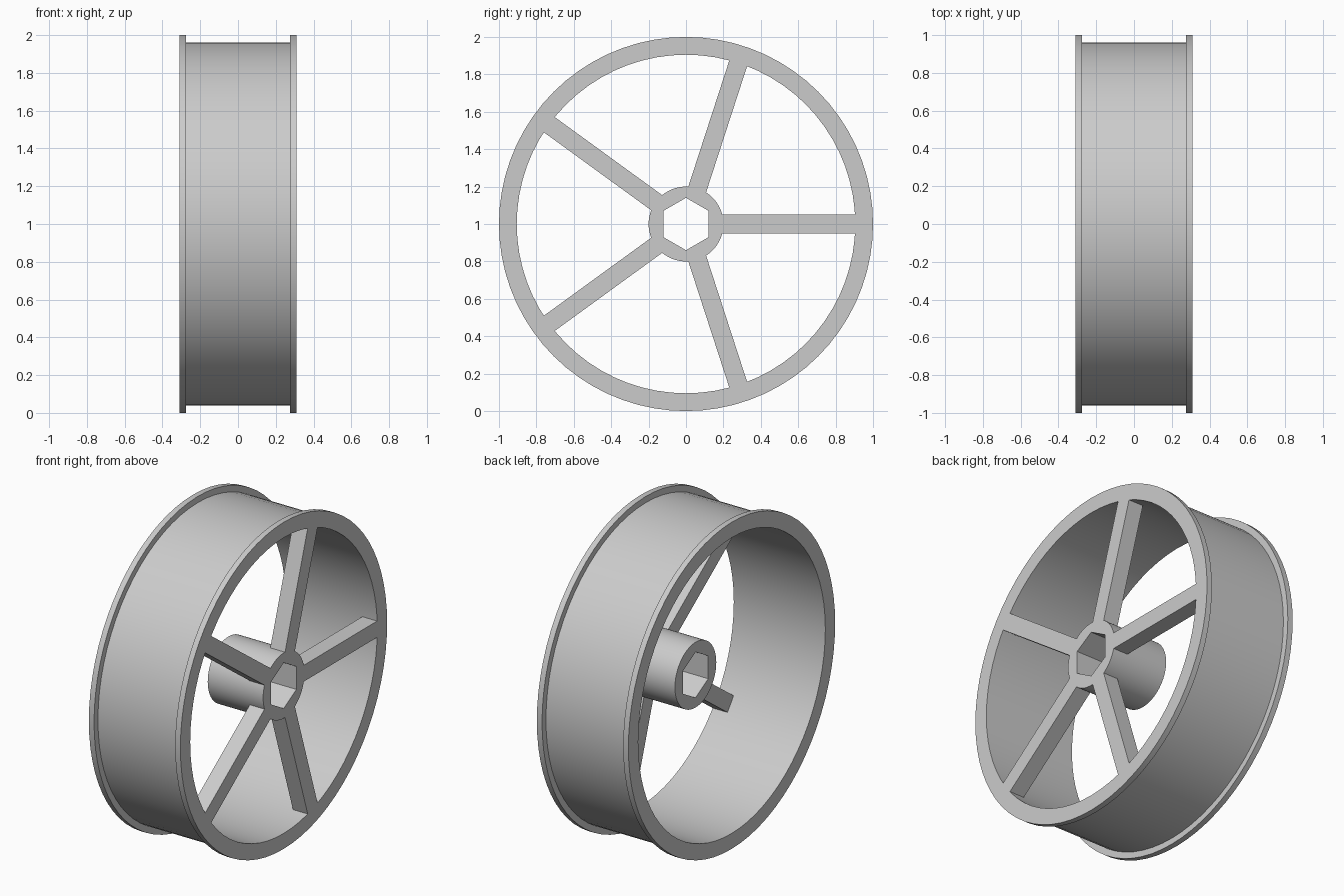
import bpy, bmesh
from math import cos, sin, pi, radians
from mathutils import Matrix, Vector

cube = bpy.data.objects.get("Cube")
if cube:
    bpy.data.objects.remove(cube, do_unlink=True)

HALF = 0.31       # half the wheel width
SEGMENTS = 72
CENTRE = Vector((0, 0, 1))

grey = bpy.data.materials.new("plain grey")
grey.use_nodes = True
grey.diffuse_color = (0.6, 0.6, 0.6, 1)
grey.node_tree.nodes["Principled BSDF"].inputs["Base Color"].default_value = (0.6, 0.6, 0.6, 1)


def finish(name, bm):
    """Turn a bmesh built around the axle into an object."""
    bmesh.ops.recalc_face_normals(bm, faces=bm.faces)
    mesh = bpy.data.meshes.new(name)
    bm.to_mesh(mesh)
    bm.free()
    mesh.materials.append(grey)
    obj = bpy.data.objects.new(name, mesh)
    obj.location = CENTRE
    bpy.context.collection.objects.link(obj)
    return obj


def smooth(obj):
    bpy.ops.object.select_all(action='DESELECT')
    obj.select_set(True)
    bpy.context.view_layer.objects.active = obj
    bpy.ops.object.shade_smooth_by_angle(angle=radians(30))


def prism(name, outline, x0, x1):
    """Extrude an outline of (y, z) points along x."""
    bm = bmesh.new()
    face = bm.faces.new([bm.verts.new((x0, y, z)) for y, z in outline])
    ext = bmesh.ops.extrude_face_region(bm, geom=[face], use_keep_orig=True)
    moved = [v for v in ext["geom"] if isinstance(v, bmesh.types.BMVert)]
    bmesh.ops.translate(bm, verts=moved, vec=(x1 - x0, 0, 0))
    return finish(name, bm)


def polygon(radius, sides, phase=0.0):
    return [(radius * cos(phase + 2 * pi * i / sides), radius * sin(phase + 2 * pi * i / sides))
            for i in range(sides)]


# Rim: closed (x, radius) profile with a flange at each edge, spun about the axle
half_profile = [(HALF, 0.905), (HALF, 1.0), (0.275, 1.0), (0.275, 0.962)]
profile = half_profile + [(-x, r) for x, r in reversed(half_profile)]
bm = bmesh.new()
verts = [bm.verts.new((x, 0, r)) for x, r in profile]
edges = [bm.edges.new((verts[i - 1], verts[i])) for i in range(len(verts))]
bmesh.ops.spin(bm, geom=verts + edges, cent=(0, 0, 0), axis=(1, 0, 0),
               angle=2 * pi, steps=SEGMENTS, use_duplicate=False)
bmesh.ops.remove_doubles(bm, verts=bm.verts, dist=0.0001)
smooth(finish("rim", bm))

# Hub: cylinder with a hexagonal bore all the way through
hub = prism("hub", polygon(0.2, SEGMENTS), -0.065, HALF)
cutter = prism("hub_bore_cutter", polygon(0.14, 6, pi / 2), -1, 1)
cutter.hide_render = True
cut = hub.modifiers.new("bore", 'BOOLEAN')
cut.operation = 'DIFFERENCE'
cut.solver = 'EXACT'
cut.object = cutter
bpy.context.view_layer.objects.active = hub
bpy.ops.object.modifier_apply(modifier=cut.name)
bpy.data.objects.remove(cutter, do_unlink=True)
smooth(hub)

# Spokes: five square bars flush with the +x face
for i in range(5):
    spoke = prism(f"spoke_{i + 1}", [(0.185, -0.05), (0.915, -0.05), (0.915, 0.05), (0.185, 0.05)],
                  HALF - 0.1, HALF)
    spoke.data.transform(Matrix.Rotation(2 * pi * i / 5, 4, 'X'))
